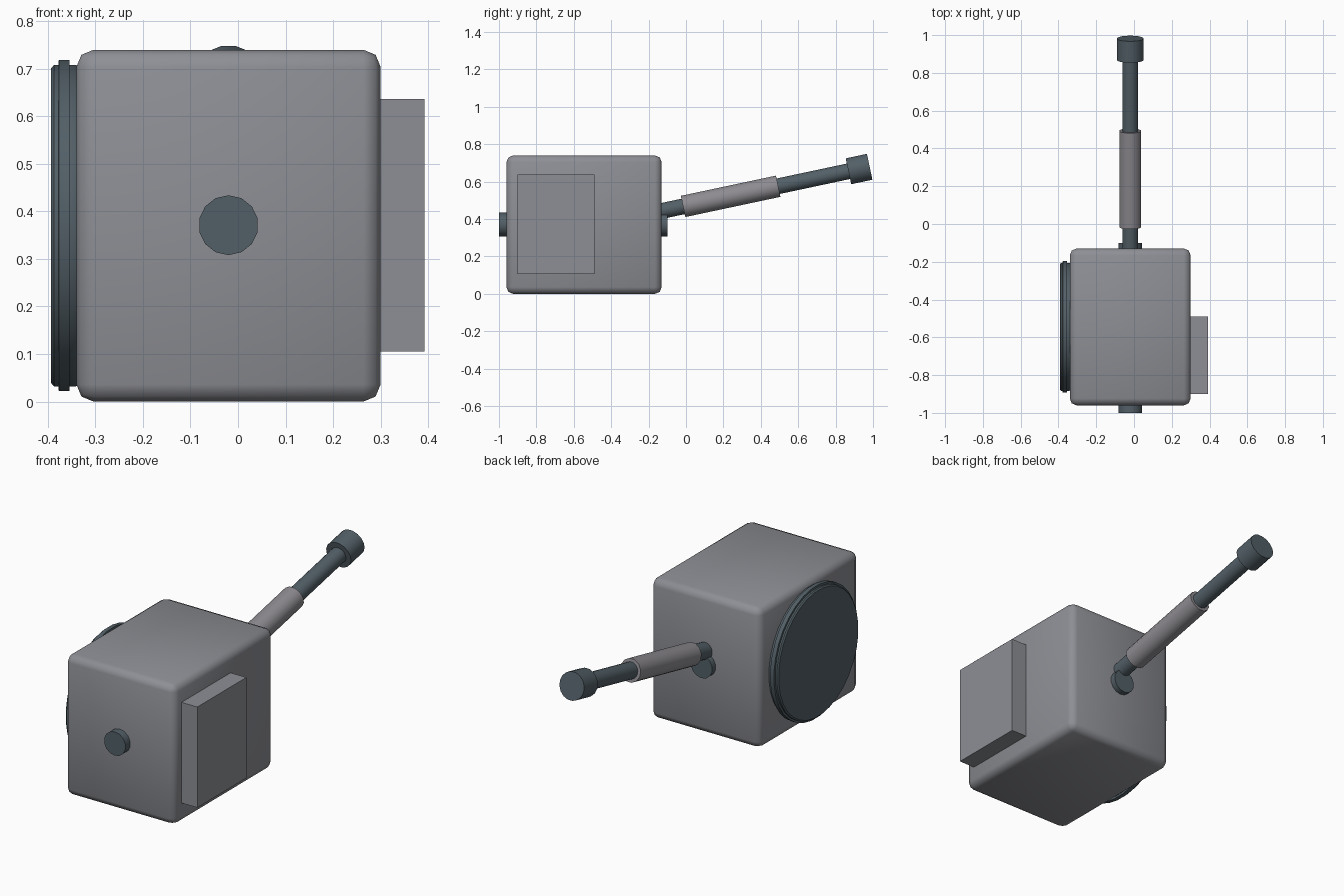
import bpy, bmesh, math
from mathutils import Vector

if "Cube" in bpy.data.objects:
    bpy.data.objects.remove(bpy.data.objects["Cube"])


def material(name, rgb):
    m = bpy.data.materials.new(name)
    m.diffuse_color = (*rgb, 1)
    m.use_nodes = True
    m.node_tree.nodes["Principled BSDF"].inputs["Base Color"].default_value = m.diffuse_color
    return m


GREY = material("casing grey", (0.27, 0.275, 0.30))
WARM = material("sleeve grey", (0.27, 0.26, 0.28))
DARK = material("dark steel", (0.085, 0.115, 0.135))


def finish(name, bm, mat, angle=30):
    bmesh.ops.recalc_face_normals(bm, faces=bm.faces[:])
    me = bpy.data.meshes.new(name)
    bm.to_mesh(me)
    bm.free()
    me.materials.append(mat)
    for p in me.polygons:
        p.use_smooth = True
    me.set_sharp_from_angle(angle=math.radians(angle))
    ob = bpy.data.objects.new(name, me)
    bpy.context.collection.objects.link(ob)
    return ob


def box(name, lo, hi, mat, bevel=0):
    bm = bmesh.new()
    bmesh.ops.create_cube(bm, size=1)
    for v in bm.verts:
        v.co = [(a + b) / 2 + c * (b - a) for a, b, c in zip(lo, hi, v.co)]
    if bevel:
        bmesh.ops.bevel(bm, geom=bm.edges[:], offset=bevel, segments=2,
                        profile=0.5, affect='EDGES')
    return finish(name, bm, mat, 50 if bevel else 30)


def turned(name, start, direction, profile, sides, mat):
    """Solid of revolution: profile is (distance along axis, radius)."""
    bm = bmesh.new()
    rot = Vector(direction).to_track_quat('Z', 'Y')
    rings = []
    for d, r in profile:
        ring = []
        for i in range(sides):
            a = 2 * math.pi * (i + 0.5) / sides
            p = Vector((r * math.cos(a), r * math.sin(a), d))
            ring.append(bm.verts.new(Vector(start) + rot @ p))
        rings.append(ring)
    for a, b in zip(rings, rings[1:]):
        for i in range(sides):
            j = (i + 1) % sides
            bm.faces.new((a[i], a[j], b[j], b[i]))
    bm.faces.new(rings[0])
    bm.faces.new(rings[-1])
    return finish(name, bm, mat, 35)


CX = -0.02

# Bevelled main casing and plain side box
box("casing", (-0.34, -0.96, 0), (0.30, -0.13, 0.74), GREY, 0.036)
box("side_box", (0.29, -0.9, 0.105), (0.392, -0.49, 0.637), GREY)

# Axle through the casing, showing at front and back
turned("axle", (CX, -1.0, 0.371), (0, 1, 0), [(0, 0.063), (0.9, 0.063)], 14, DARK)

# Large stepped disc on the left side
turned("side_disc", (-0.33, -0.545, 0.37), (-1, 0, 0),
       [(0, 0.335), (0.012, 0.340), (0.024, 0.340), (0.025, 0.350),
        (0.047, 0.350), (0.048, 0.340), (0.057, 0.340), (0.063, 0.333)], 32, DARK)

# Rising arm: inner rod, outer sleeve, end cap
tilt = math.radians(12)
axis = Vector((0, math.cos(tilt), math.sin(tilt)))
base = Vector((CX, -0.135, 0.442))
for name, a, b, r, sides, mat in (
        ("arm_rod", 0, 1.08, 0.043, 16, DARK),
        ("arm_sleeve", 0.122, 0.642, 0.060, 12, WARM),
        ("arm_end_cap", 1.026, 1.142, 0.072, 16, DARK)):
    turned(name, base + axis * a, axis, [(0, r), (b - a, r)], sides, mat)
